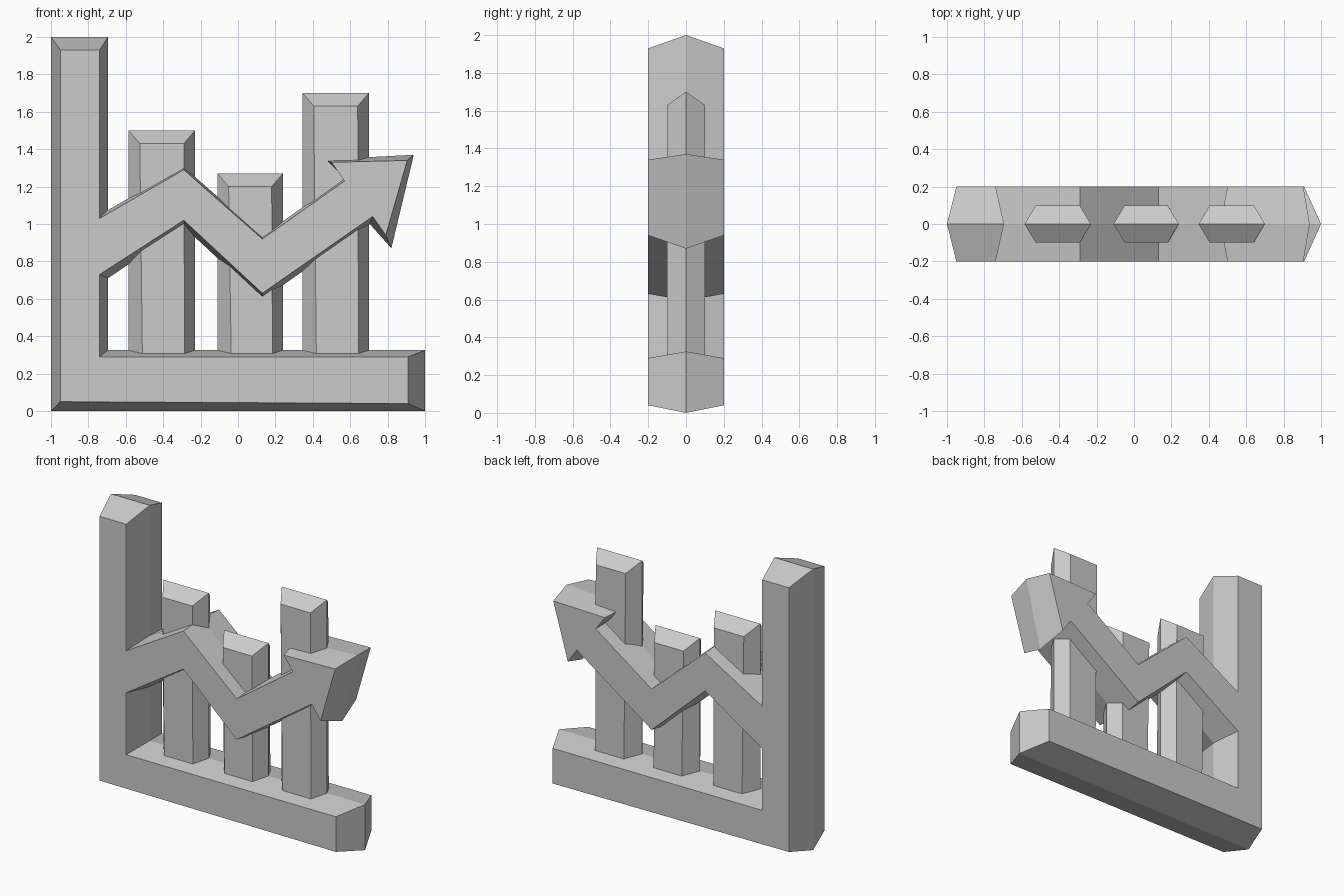
import bpy
import bmesh

cube = bpy.data.objects.get("Cube")
if cube:
    bpy.data.objects.remove(cube, do_unlink=True)

grey = bpy.data.materials.new("plain grey")
grey.use_nodes = True
grey.diffuse_color = (0.6, 0.6, 0.6, 1)
grey.node_tree.nodes["Principled BSDF"].inputs["Base Color"].default_value = (0.6, 0.6, 0.6, 1)


def ridged_solid(name, face, ridge, depth):
    """Flat front and back outlines, joined by slopes to a wider outline at y = 0."""
    bm = bmesh.new()
    front, middle, back = (
        [bm.verts.new((x, y, z)) for x, z in outline]
        for outline, y in ((face, -depth), (ridge, 0), (face, depth)))
    bm.faces.new(front)
    bm.faces.new(list(reversed(back)))
    n = len(face)
    for a, b in ((front, middle), (middle, back)):
        for i in range(n):
            j = (i + 1) % n
            bm.faces.new((a[i], b[i], b[j], a[j]))
    bmesh.ops.recalc_face_normals(bm, faces=bm.faces)
    mesh = bpy.data.meshes.new(name)
    bm.to_mesh(mesh)
    bm.free()
    mesh.materials.append(grey)
    obj = bpy.data.objects.new(name, mesh)
    bpy.context.scene.collection.objects.link(obj)
    return obj


# Chart axes with the zigzag arrow growing out of the upright
axes_face = [
    (-0.95, 0.05), (0.91, 0.04), (0.91, 0.29), (-0.74, 0.29),
    (-0.74, 0.73), (-0.29, 1.02), (0.13, 0.63), (0.72, 1.04),
    (0.79, 0.94), (0.905, 1.34), (0.5, 1.33), (0.57, 1.23),
    (0.13, 0.92), (-0.29, 1.29), (-0.74, 1.03), (-0.74, 1.93), (-0.95, 1.93)]
axes_ridge = [
    (-1, 0), (1, 0), (1, 0.325), (-0.695, 0.325),
    (-0.695, 0.71), (-0.29, 0.985), (0.13, 0.595), (0.705, 1.0),
    (0.82, 0.87), (0.94, 1.37), (0.46, 1.345), (0.56, 1.245),
    (0.13, 0.935), (-0.29, 1.305), (-0.695, 1.075), (-0.695, 2), (-1, 2)]
ridged_solid("axes_and_arrow", axes_face, axes_ridge, 0.2)

# Bars, sunk into the base
for name, left, right, top in (("left_bar", -0.585, -0.23, 1.5),
                               ("middle_bar", -0.11, 0.24, 1.27),
                               ("right_bar", 0.345, 0.7, 1.7)):
    ridge = [(left, 0.2), (right, 0.2), (right, top), (left, top)]
    face = [(left + 0.075, 0.2), (right - 0.055, 0.2),
            (right - 0.06, top - 0.07), (left + 0.06, top - 0.07)]
    ridged_solid(name, face, ridge, 0.1)
